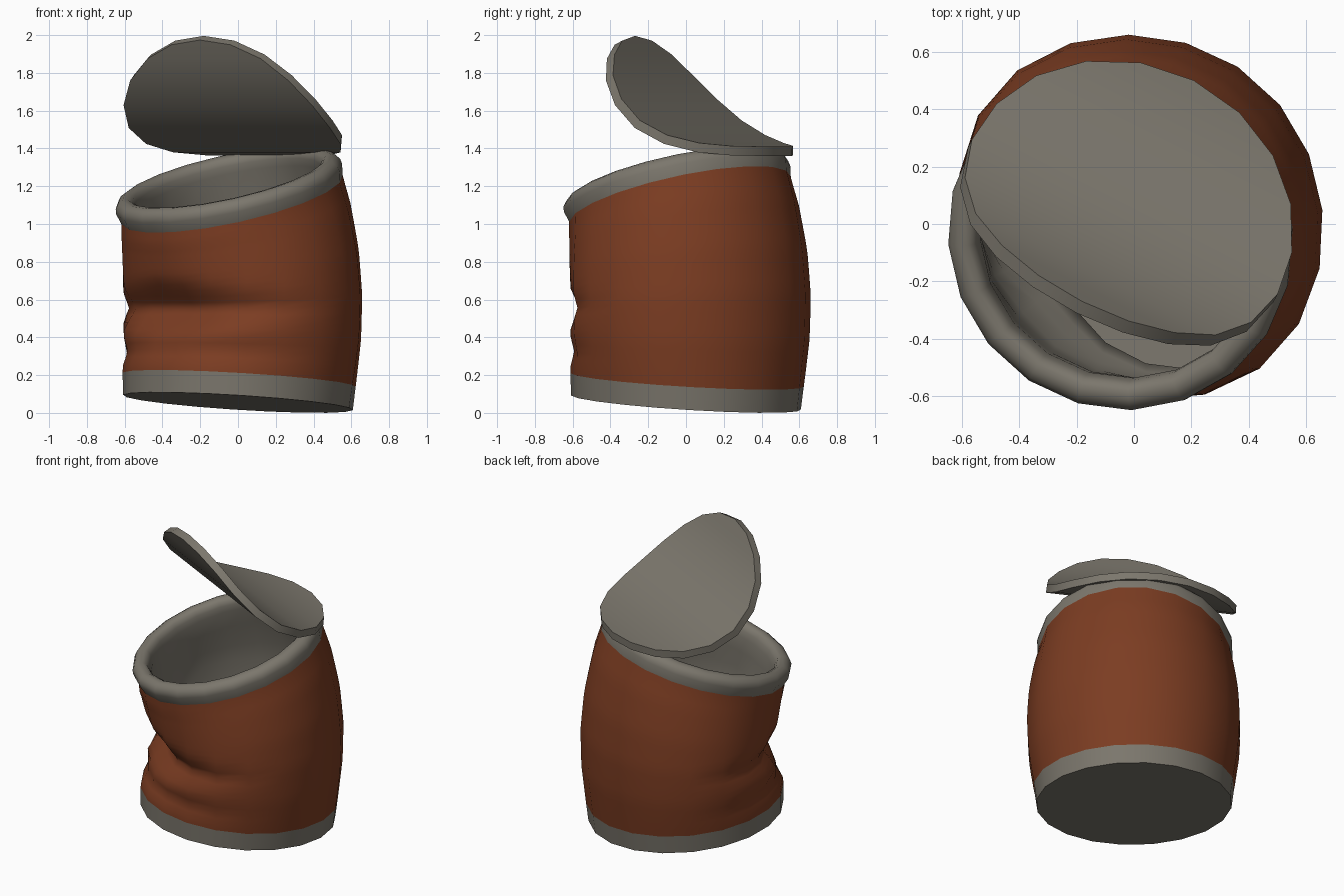
import bpy, bmesh, math
from mathutils import Vector

if "Cube" in bpy.data.objects:
    bpy.data.objects.remove(bpy.data.objects["Cube"])

SIDES = 20
LEAN = Vector((1, 1, 0)).normalized()      # direction the can bends away from
CROSS = Vector((-1, 1, 0)).normalized()
UP = Vector((0, 0, 1))


def material(name, rgb):
    m = bpy.data.materials.new(name)
    m.diffuse_color = (*rgb, 1)
    m.use_nodes = True
    m.node_tree.nodes["Principled BSDF"].inputs["Base Color"].default_value = m.diffuse_color
    return m


METAL = material("dull_metal", (0.200, 0.184, 0.152))
RUST = material("rust_brown", (0.200, 0.046, 0.016))


def interp(table, x):
    """Blend the columns of a table keyed by its first column."""
    if x <= table[0][0]:
        return table[0][1:]
    for a, b in zip(table, table[1:]):
        if x <= b[0]:
            f = (x - a[0]) / (b[0] - a[0])
            return [p + (q - p) * f for p, q in zip(a[1:], b[1:])]
    return table[-1][1:]


# height: sideways shift, slope of the ring, radius
SPINE = [(0.055, 0.0, -0.09, 0.61), (0.175, 0.008, -0.085, 0.617),
         (0.40, 0.020, -0.03, 0.632), (0.60, 0.022, 0.05, 0.636),
         (0.80, 0.010, 0.14, 0.630), (1.00, -0.016, 0.25, 0.614),
         (1.13, -0.045, 0.308, 0.600), (1.20, -0.072, 0.308, 0.605),
         (1.26, -0.090, 0.308, 0.605)]


def dent(angle, z):
    """Inward push at the crushed front-left corner, bulging out on both flanks."""
    d = abs(math.degrees(math.atan2(math.sin(angle - math.pi),
                                    math.cos(angle - math.pi))))
    mid = max(0.0, 1 - ((z - 0.6) / 0.5) ** 2)
    push = -0.035 * mid * math.exp(-((d - 90) / 38) ** 2)
    k = max(0.0, 1 - d / 80)
    if k:
        # sharp crease, with a long slope up to the rim at the centre
        width = 0.04 + 0.22 * k
        crease = max(0.0, 1 - abs(z - 0.57) / width) ** 1.2
        reach = 0.48 if z > 0.57 else 0.34
        slope = max(0.0, 1 - abs(z - 0.57) / reach)
        low = max(0.0, 1 - abs(z - 0.30) / 0.1)
        push += 0.12 * k * crease + 0.10 * k ** 1.5 * slope + 0.03 * min(1, 2 * k) * low
    return push


def ring(z, radius=None, inset=0.0):
    shift, slope, r = interp(SPINE, z)
    r = radius if radius else r - inset
    axis = (LEAN + UP * slope).normalized()
    pts = []
    for i in range(SIDES):
        a = 2 * math.pi * i / SIDES + math.radians(3 - 45)
        q = r - dent(a, z)
        pts.append(LEAN * shift + UP * z + axis * q * math.cos(a) + CROSS * q * math.sin(a))
    return pts


def finish(name, bm, mat, angle):
    me = bpy.data.meshes.new(name)
    bm.to_mesh(me)
    bm.free()
    me.materials.append(mat)
    ob = bpy.data.objects.new(name, me)
    bpy.context.collection.objects.link(ob)
    bpy.ops.object.select_all(action='DESELECT')
    bpy.context.view_layer.objects.active = ob
    ob.select_set(True)
    bpy.ops.object.shade_smooth_by_angle(angle=math.radians(angle))


def loft(name, rings, mat, cap_start=False, cap_end=False, angle=60):
    bm = bmesh.new()
    rows = [[bm.verts.new(p) for p in r] for r in rings]
    for a, b in zip(rows, rows[1:]):
        for i in range(SIDES):
            j = (i + 1) % SIDES
            bm.faces.new((a[i], a[j], b[j], b[i]))
    if cap_start:
        bm.faces.new(rows[0][::-1])
    if cap_end:
        bm.faces.new(rows[-1])
    finish(name, bm, mat, angle)


# Bottom band with base
loft("bottom_band", [ring(0.055), ring(0.175)], METAL, cap_start=True)

# Painted, crushed wall
STEPS = 22
loft("can_wall", [ring(0.175 + 0.955 * i / STEPS) for i in range(STEPS + 1)], RUST, angle=80)

# Rolled rim flowing into the inner lining and floor
roll = [(1.13, 0.600), (1.185, 0.613), (1.212, 0.609), (1.234, 0.592), (1.246, 0.565),
        (1.243, 0.535), (1.228, 0.515), (1.20, 0.507), (1.16, 0.508)]
lining = [ring(z, inset=0.07) for z in (0.9, 0.8, 0.7, 0.63, 0.57, 0.5, 0.4, 0.25, 0.12)]
loft("rim_and_lining", [ring(z, r) for z, r in roll] + [ring(1.05, 0.525)] + lining,
     METAL, cap_end=True, angle=80)

# Bent-open lid: a disc wrapped along a rising curve
CURVE = [(-0.54, 1.385), (-0.38, 1.39), (-0.22, 1.42), (-0.04, 1.49),
         (0.12, 1.62), (0.25, 1.79), (0.345, 1.985)]
OUT = Vector((-0.45, -0.89, 0)).normalized()
SIDE = Vector((0.89, -0.45, 0)).normalized()
arc = [(0.0, *CURVE[0])]
for p, q in zip(CURVE, CURVE[1:]):
    arc.append((arc[-1][0] + math.dist(p, q), *q))
LENGTH = arc[-1][0]
HALF, THICK = 0.597, 0.05


def lid_rows(offset):
    rows = []
    for k in range(11):
        a = math.pi * k / 10
        s = LENGTH * (1 - math.cos(a)) / 2
        w, z = interp(arc, s)
        w0, z0 = interp(arc, s - 0.08)
        w1, z1 = interp(arc, s + 0.08)
        t = Vector((w1 - w0, z1 - z0)).normalized()
        c = OUT * (w - t.y * offset) + UP * (z + t.x * offset) - SIDE * 0.04
        half = HALF * math.sin(a) * (1 + 0.05 * math.cos(a))
        rows.append([c] if k in (0, 10) else [c - SIDE * half, c + SIDE * half])
    return rows


bm = bmesh.new()
top, under = [[[bm.verts.new(p) for p in r] for r in lid_rows(o)] for o in (THICK / 2, -THICK / 2)]
for sheet in (top, under):
    for a, b in zip(sheet, sheet[1:]):
        bm.faces.new(a + b[::-1])
for k in range(10):
    for e in (0, -1):
        bm.faces.new((top[k][e], top[k + 1][e], under[k + 1][e], under[k][e]))
bmesh.ops.recalc_face_normals(bm, faces=bm.faces)
finish("bent_lid", bm, METAL, 40)
